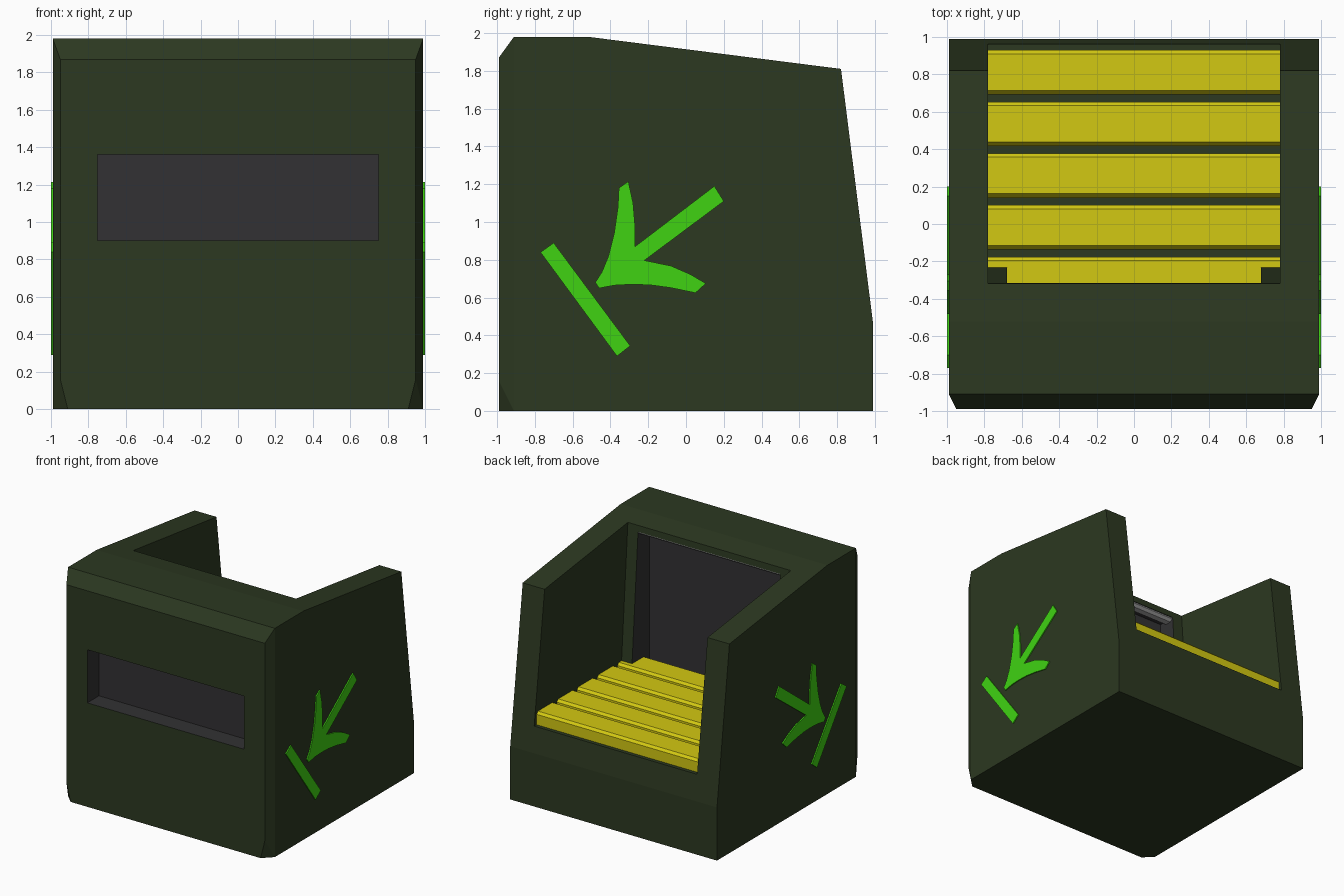
import bpy, bmesh

if "Cube" in bpy.data.objects:
    bpy.data.objects.remove(bpy.data.objects["Cube"])


def material(name, rgb):
    m = bpy.data.materials.new(name)
    m.diffuse_color = (*rgb, 1)
    m.use_nodes = True
    m.node_tree.nodes["Principled BSDF"].inputs["Base Color"].default_value = m.diffuse_color
    return m


DARK_GREEN = material("dark_green", (0.025, 0.04, 0.015))
YELLOW = material("yellow", (0.65, 0.58, 0.006))
GREEN = material("bright_green", (0.05, 0.65, 0.006))
GREY = material("dark_grey", (0.032, 0.031, 0.033))
LIGHT = material("light_grey", (0.4, 0.4, 0.4))


def finish(bm, name, mat):
    bmesh.ops.recalc_face_normals(bm, faces=bm.faces)
    me = bpy.data.meshes.new(name)
    bm.to_mesh(me)
    bm.free()
    me.materials.append(mat)
    ob = bpy.data.objects.new(name, me)
    bpy.context.collection.objects.link(ob)
    return ob


def prism(name, profile, x0, x1, mat):
    """Extrude a (y, z) profile from x0 to x1."""
    bm = bmesh.new()
    a = [bm.verts.new((x0, y, z)) for y, z in profile]
    b = [bm.verts.new((x1, y, z)) for y, z in profile]
    bm.faces.new(a)
    bm.faces.new(b[::-1])
    n = len(a)
    for i in range(n):
        j = (i + 1) % n
        bm.faces.new((a[i], b[i], b[j], a[j]))
    return finish(bm, name, mat)


def rect(y0, y1, z0, z1):
    return [(y0, z0), (y1, z0), (y1, z1), (y0, z1)]


def cut(target, cutter):
    mod = target.modifiers.new("cut", 'BOOLEAN')
    mod.operation = 'DIFFERENCE'
    mod.solver = 'EXACT'
    mod.material_mode = 'TRANSFER'
    mod.object = cutter
    cutter.hide_render = True
    bpy.context.view_layer.objects.active = target
    bpy.ops.object.modifier_apply(modifier=mod.name)
    bpy.data.objects.remove(cutter)


# Housing: convex block with chamfered front edges
corners = [(0.99, -0.91, 1.98), (0.99, -0.52, 1.98), (0.99, 0.82, 1.81),
           (0.99, 0.99, 0.46), (0.99, 0.99, 0), (0.99, -0.91, 0),
           (0.95, -0.99, 1.87), (0.95, -0.99, 0.16), (0.91, -0.99, 0)]
bm = bmesh.new()
for x, y, z in corners:
    for s in (1, -1):
        bm.verts.new((s * x, y, z))
bmesh.ops.convex_hull(bm, input=bm.verts)
bmesh.ops.dissolve_limit(bm, angle_limit=0.02, verts=bm.verts, edges=bm.edges)
body = finish(bm, "housing", DARK_GREEN)

# Open bay, grey recess behind it, and front window
cut(body, prism("bay_cutter", [(-0.225, 0.68), (1.2, 0.68), (1.2, 2.2), (-0.337, 2.2)],
                -0.78, 0.78, DARK_GREEN))
cut(body, prism("recess_cutter", rect(-0.47, -0.2, 0.68, 1.9), -0.68, 0.68, GREY))
cut(body, prism("window_cutter", rect(-1.2, -0.83, 0.90, 1.36), -0.75, 0.75, GREY))

# Light bar at the top of the recess
prism("light_bar", [(-0.40, 1.87), (-0.345, 1.87), (-0.322, 1.89), (-0.322, 1.91),
                    (-0.34, 1.935), (-0.40, 1.935)], -0.72, 0.72, LIGHT)

# Floor slats with bevelled top edges
for i in range(5):
    y = 0.93 - i * 0.2765
    prism(f"floor_slat_{i + 1}",
          [(y, 0.67), (y, 0.77), (y - 0.02, 0.79), (y - 0.215, 0.79),
           (y - 0.237, 0.76), (y - 0.237, 0.67)], -0.78, 0.78, YELLOW)

# Side markings: arrow pointing at a bar, on both sides
arrow = [(-0.48, 0.68), (-0.46, 0.65), (-0.38, 0.665), (-0.29, 0.67), (-0.19, 0.667),
         (-0.08, 0.652), (0.05, 0.625), (0.105, 0.675), (0.02, 0.725), (-0.08, 0.768),
         (-0.22, 0.797), (0.20, 1.11), (0.15, 1.19), (-0.27, 0.87), (-0.27, 0.98),
         (-0.28, 1.10), (-0.305, 1.215), (-0.355, 1.18), (-0.36, 1.08), (-0.38, 0.94),
         (-0.41, 0.82), (-0.445, 0.735)]
bar = [(-0.77, 0.84), (-0.70, 0.89), (-0.295, 0.345), (-0.365, 0.29)]
for side, s in (("right", 1), ("left", -1)):
    prism(f"{side}_arrow", arrow, s * 0.97, s * 1.0, GREEN)
    prism(f"{side}_arrow_bar", bar, s * 0.97, s * 1.0, GREEN)
